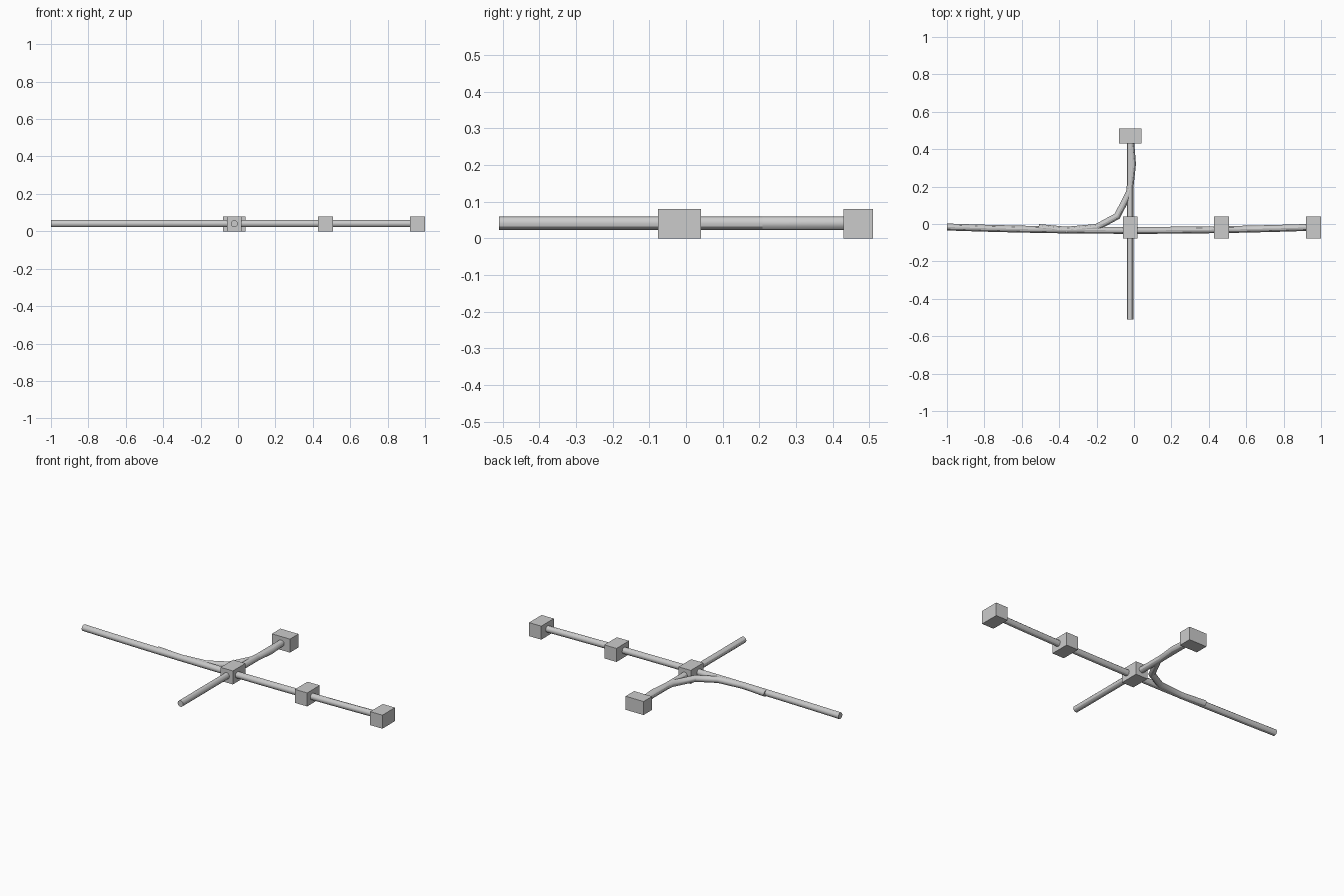
import bpy

if "Cube" in bpy.data.objects:
    bpy.data.objects.remove(bpy.data.objects["Cube"])

Z = 0.041   # pipe centre height
R = 0.0185  # pipe radius


def pipe(name, points):
    """Round pipe with closed ends following a polyline in plan."""
    cu = bpy.data.curves.new(name, 'CURVE')
    cu.dimensions = '3D'
    cu.bevel_depth = R
    cu.bevel_resolution = 4
    cu.use_fill_caps = True
    sp = cu.splines.new('POLY')
    sp.points.add(len(points) - 1)
    for p, (x, y) in zip(sp.points, points):
        p.co = (x, y, Z, 1)
    ob = bpy.data.objects.new(name, cu)
    bpy.context.collection.objects.link(ob)
    bpy.ops.object.select_all(action='DESELECT')
    ob.select_set(True)
    bpy.context.view_layer.objects.active = ob
    bpy.ops.object.convert(target='MESH')
    bpy.ops.object.shade_smooth_by_angle()


def block(name, x, y, sx, sy):
    """Rectangular joint block standing on the ground."""
    bpy.ops.mesh.primitive_cube_add(size=1, location=(x, y, 0.04))
    ob = bpy.context.object
    ob.name = name
    ob.scale = (sx, sy, 0.08)
    bpy.ops.object.transform_apply(location=False, rotation=False, scale=True)


# long run, bowed slightly towards the front
pipe("main_pipe", [(-1 + 0.1925 * i, -0.034 + 0.018 * (-1 + 0.1925 * i) ** 2)
                   for i in range(11)])
# straight cross run
pipe("cross_pipe", [(-0.02, -0.51), (-0.02, 0.47)])
# curved branch joining the two runs
pipe("branch_pipe", [(-0.51, -0.019), (-0.36, -0.033), (-0.2, -0.018),
                     (-0.09, 0.042), (-0.024, 0.17), (-0.008, 0.32), (-0.02, 0.47)])

# joint blocks
for i, x in enumerate((-0.02, 0.467, 0.96)):
    block(f"main_block_{i + 1}", x, -0.018, 0.08, 0.118)
block("cross_block", -0.02, 0.47, 0.118, 0.08)
